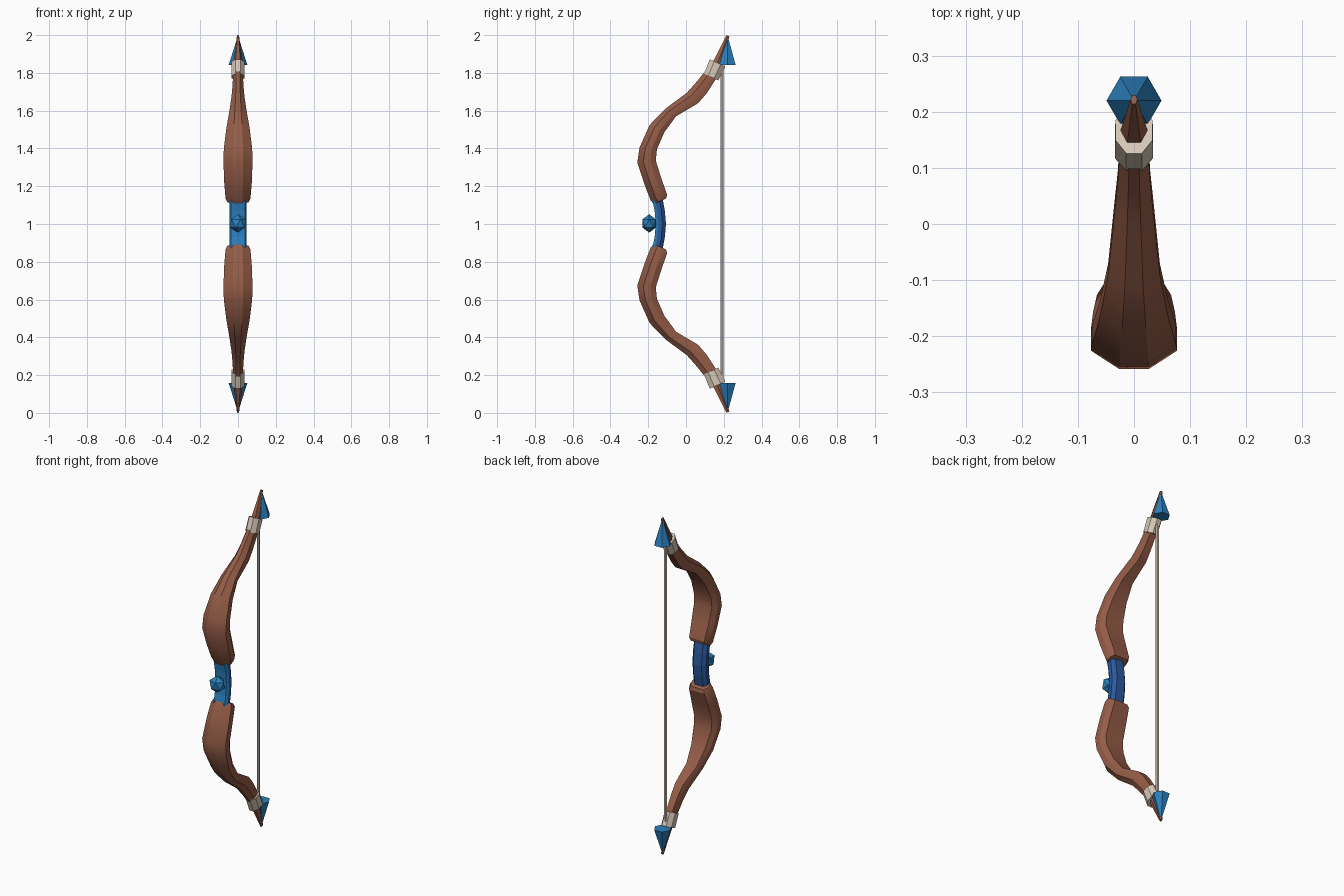
import bpy, bmesh, math
from mathutils import Vector

if "Cube" in bpy.data.objects:
    bpy.data.objects.remove(bpy.data.objects["Cube"])


def mat(name, rgb):
    m = bpy.data.materials.new(name)
    m.diffuse_color = (*rgb, 1)
    m.use_nodes = True
    m.node_tree.nodes["Principled BSDF"].inputs["Base Color"].default_value = m.diffuse_color
    return m


WOOD = mat("brown wood", (0.30, 0.108, 0.063))
BLUE = mat("bright blue", (0.024, 0.22, 0.52))
NAVY = mat("deep blue", (0.023, 0.10, 0.34))
BONE = mat("pale binding", (0.68, 0.58, 0.47))


def finish(name, bm, *mats, smooth=None):
    bmesh.ops.recalc_face_normals(bm, faces=bm.faces[:])
    me = bpy.data.meshes.new(name)
    bm.to_mesh(me)
    bm.free()
    ob = bpy.data.objects.new(name, me)
    bpy.context.collection.objects.link(ob)
    for m in mats:
        me.materials.append(m)
    if smooth:
        bpy.ops.object.select_all(action='DESELECT')
        ob.select_set(True)
        bpy.context.view_layer.objects.active = ob
        bpy.ops.object.shade_smooth_by_angle(angle=math.radians(smooth))
    return ob


def skin(rings):
    """Closed tube through rings of points, capped at both ends."""
    bm = bmesh.new()
    vs = [[bm.verts.new(p) for p in r] for r in rings]
    n = len(vs[0])
    for a, b in zip(vs, vs[1:]):
        for i in range(n):
            bm.faces.new((a[i], a[(i + 1) % n], b[(i + 1) % n], b[i]))
    bm.faces.new(vs[0])
    bm.faces.new(vs[-1])
    return bm


def strip(stations, section, side=1):
    """stations: front y, front z, back y, back z (above centre), half width."""
    rings = []
    for fy, fz, by, bz, w in stations:
        rings.append([(w * u, fy + (by - fy) * t, 1 + side * (fz + (bz - fz) * t))
                      for u, t in section])
    return skin(rings)


def symmetric(half):
    return half + [(-u, t) for u, t in reversed(half)]


def ring(c, axis, rx, ry, n, turn=0):
    """Elliptical ring round an axis lying in the yz plane."""
    e = Vector((1, 0, 0))
    f = axis.normalized().cross(e)
    return [c + e * rx * math.cos(turn + math.tau * i / n)
            + f * ry * math.sin(turn + math.tau * i / n) for i in range(n)]


LIMB_SECTION = symmetric([(.35, 0), (1, .33), (1, .7), (.75, 1)])
LIMB = [
    (-.170, .105, -.105, .135, .056),
    (-.187, .125, -.100, .155, .066),
    (-.220, .210, -.130, .240, .073),
    (-.258, .325, -.160, .335, .077),
    (-.246, .405, -.154, .395, .075),
    (-.192, .525, -.115, .485, .061),
    (-.110, .610, -.053, .570, .046),
    (.005, .695, .065, .640, .034),
    (.058, .755, .108, .690, .029),
    (.118, .830, .170, .785, .025),
]

for side, label in ((1, "upper"), (-1, "lower")):
    # curved wooden limb
    finish(label + "_limb", strip(LIMB, LIMB_SECTION, side), WOOD, smooth=30)

    # pale collar binding the limb end
    a = Vector((0, .133, 1 + side * .778))
    b = Vector((0, .167, 1 + side * .853))
    d = b - a
    finish(label + "_collar",
           skin([ring(a, d, .037, .045, 8, math.pi / 8),
                 ring(b, d, .036, .049, 8, math.pi / 8)]), BONE)

    # wooden tip above the collar
    t = Vector((0, .222, 1 + side * .996))
    finish(label + "_tip", skin([ring(b, d, .024, .028, 6),
                                 ring(t, d, .006, .010, 6)]), WOOD)

    # six sided blue spike
    up = Vector((0, 0, side))
    finish(label + "_spike",
           skin([ring(Vector((0, .22, 1 + side * .843)), up, .049, .049, 6),
                 ring(Vector((0, .22, 1 + side * .985)), up, .004, .004, 6)]), BLUE)

# slightly bowed grip: bright front, deep blue sides and back
GRIP = [(-.180, -.14, -.125, -.14, .045), (-.166, -.07, -.112, -.07, .045),
        (-.160, 0, -.106, 0, .045),
        (-.166, .07, -.112, .07, .045), (-.180, .14, -.125, .14, .045)]
grip = finish("grip", strip(GRIP, symmetric([(.8, 0), (1, .25), (1, .65), (.6, 1)])),
              NAVY, BLUE)
for p in grip.data.polygons:
    p.material_index = 1 if p.normal.y < -0.4 else 0

# faceted gem on the front of the grip
bm = bmesh.new()
bmesh.ops.create_icosphere(bm, subdivisions=1, radius=.049)
for v in bm.verts:
    v.co = (v.co.x, v.co.y * .85 - .195, v.co.z + 1.003)
finish("gem", bm, BLUE)

# straight bowstring
z = Vector((0, 0, 1))
finish("bowstring", skin([ring(Vector((0, .19, h)), z, .009, .009, 6)
                          for h in (.18, 1.82)]), BONE)
